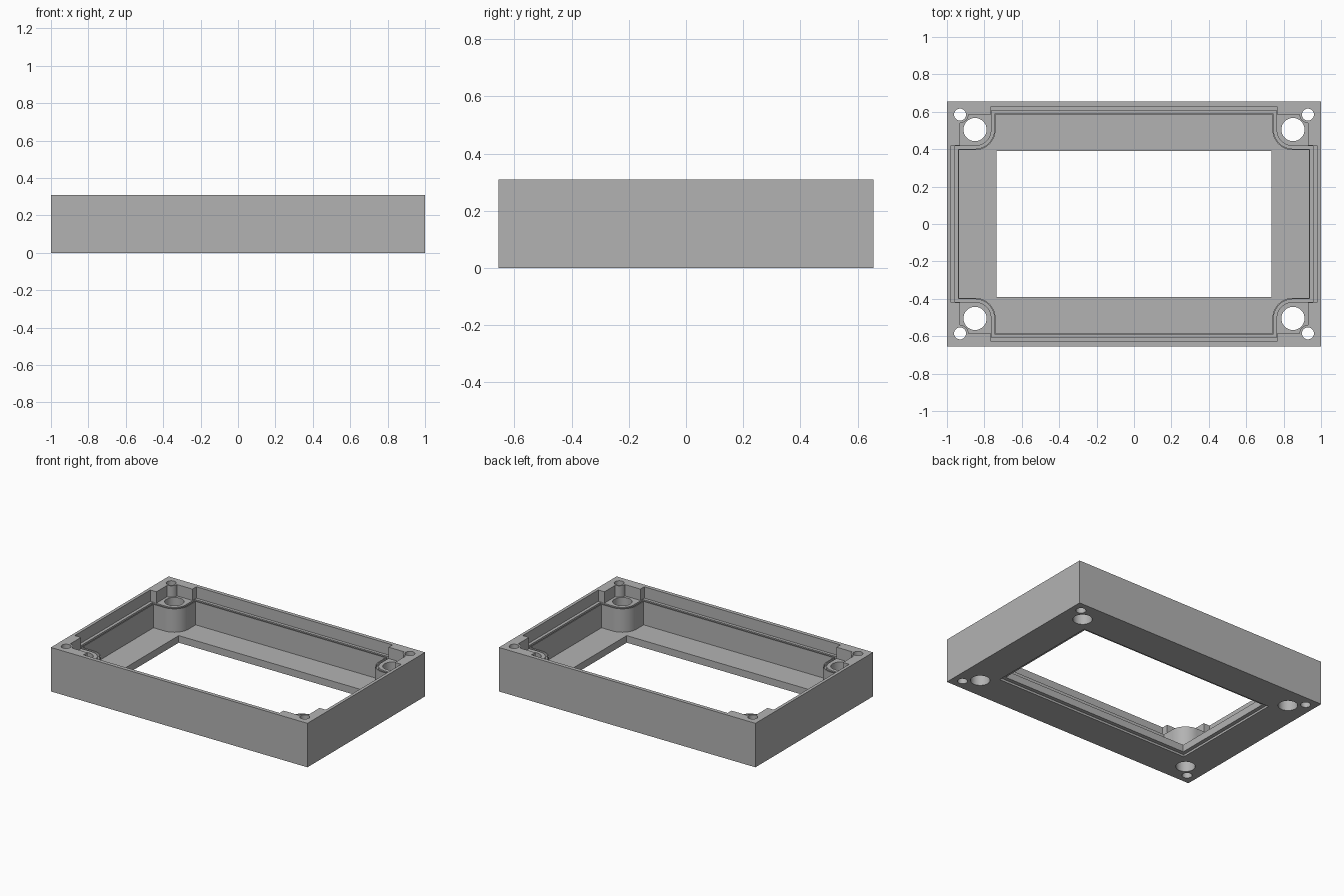
import bpy
import bmesh
from math import cos, sin, pi

if "Cube" in bpy.data.objects:
    bpy.data.objects.remove(bpy.data.objects["Cube"])

HEIGHT = 0.31
FLOOR = 0.065
LEDGE = 0.23
BOSS = (0.85, 0.505)
PIN = (0.93, 0.585)

grey = bpy.data.materials.new("plain grey")
grey.diffuse_color = (0.45, 0.45, 0.45, 1)
grey.use_nodes = True
grey.node_tree.nodes["Principled BSDF"].inputs["Base Color"].default_value = (0.45, 0.45, 0.45, 1)


def rect(x, y):
    return [(-x, -y), (x, -y), (x, y), (-x, y)]


def circle(cx, cy, r, n=32):
    return [(cx + r * cos(2 * pi * i / n), cy + r * sin(2 * pi * i / n)) for i in range(n)]


def bite(centre, r, n=12):
    """Quarter arc that curves around a corner feature."""
    angles = [-pi / 2 - pi / 2 * i / n for i in range(n + 1)]
    return [(centre[0] + r * cos(a), centre[1] + r * sin(a)) for a in angles]


def four_way(q):
    """Mirror one corner of an outline into all four corners."""
    return (q + [(-x, y) for x, y in reversed(q)]
            + [(-x, -y) for x, y in q] + [(x, -y) for x, y in reversed(q)])


def cavity_outline(d):
    r = 0.11 - d
    return four_way([(0.935 + d, BOSS[1] - r)] + bite(BOSS, r) + [(BOSS[0] - r, 0.585 + d)])


def rim_outline():
    return four_way([(0.978, 0.42), (PIN[0], 0.42)] + bite(PIN, 0.045)
                    + [(0.765, PIN[1]), (0.765, 0.628)])


def prism(name, outline, z0, z1, inner=None):
    """Extruded outline, or a closed ring when an inner outline is given."""
    bm = bmesh.new()
    loops = []
    for pts in [outline] + ([inner] if inner else []):
        loops += [[bm.verts.new((x, y, z)) for x, y in pts] for z in (z0, z1)]

    def band(a, b):
        n = len(a)
        for i in range(n):
            j = (i + 1) % n
            bm.faces.new((a[i], a[j], b[j], b[i]))

    band(loops[0], loops[1])
    if inner:
        band(loops[1], loops[3])
        band(loops[3], loops[2])
        band(loops[2], loops[0])
    else:
        bm.faces.new(loops[0][::-1])
        bm.faces.new(loops[1])
    bmesh.ops.recalc_face_normals(bm, faces=bm.faces)
    mesh = bpy.data.meshes.new(name)
    bm.to_mesh(mesh)
    bm.free()
    mesh.materials.append(grey)
    obj = bpy.data.objects.new(name, mesh)
    bpy.context.collection.objects.link(obj)
    return obj


# Solid block that everything is cut from
frame = prism("enclosure_frame", rect(1, 0.655), 0, HEIGHT)

# Rim recess, main cavity, seal groove, window and underside rebate
cutters = [
    prism("rim_cutter", rim_outline(), LEDGE, 0.4),
    prism("cavity_cutter", cavity_outline(0), FLOOR, 0.5),
    prism("groove_cutter", cavity_outline(0.022), LEDGE - 0.02, LEDGE + 0.02, cavity_outline(0.007)),
    prism("window_cutter", rect(0.735, 0.39), -0.2, 0.6),
    prism("rebate_cutter", rect(0.762, 0.417), -0.1, 0.015),
]

# Screw holes through each corner
for sx in (-1, 1):
    for sy in (-1, 1):
        cutters.append(prism("boss_hole_cutter", circle(sx * BOSS[0], sy * BOSS[1], 0.062), -0.3, 0.7))
        cutters.append(prism("pin_hole_cutter", circle(sx * PIN[0], sy * PIN[1], 0.032), -0.3, 0.7))

bpy.ops.object.select_all(action='DESELECT')
bpy.context.view_layer.objects.active = frame
frame.select_set(True)
for c in cutters:
    c.hide_render = True
    mod = frame.modifiers.new(c.name, 'BOOLEAN')
    mod.operation = 'DIFFERENCE'
    mod.solver = 'EXACT'
    mod.object = c
    bpy.ops.object.modifier_apply(modifier=mod.name)
    bpy.data.objects.remove(c)

bpy.ops.object.shade_smooth_by_angle(angle=pi / 6)
